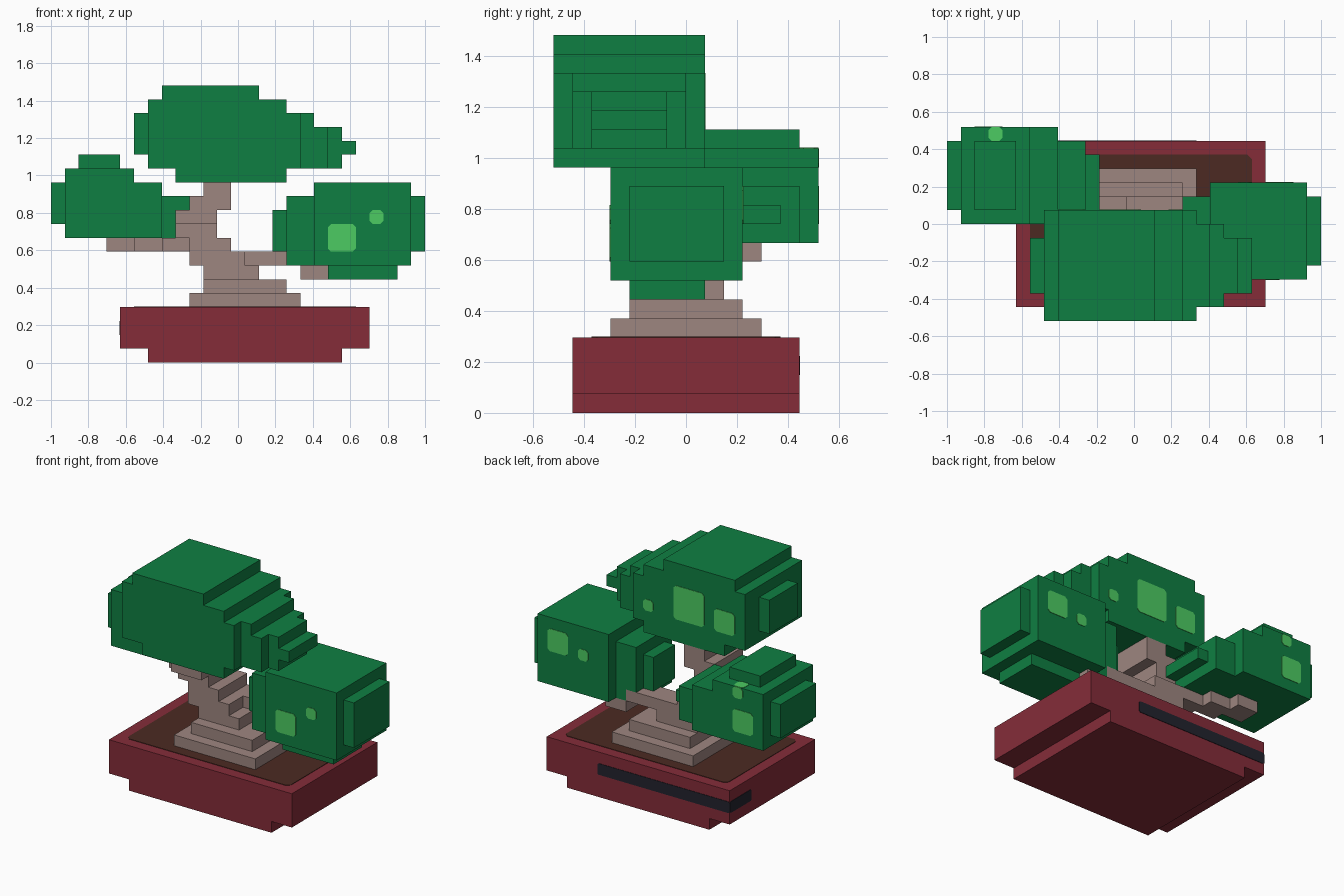
import bpy, bmesh
from mathutils import Vector

if "Cube" in bpy.data.objects:
    bpy.data.objects.remove(bpy.data.objects["Cube"])

U = 2 / 27                            # size of one block
ORIGIN = Vector((-1, -7 * U, 0))      # corner of the block grid


def material(name, hex_code):
    def lin(c):
        c /= 255
        return c / 12.92 if c <= 0.04045 else ((c + 0.055) / 1.055) ** 2.4
    m = bpy.data.materials.new(name)
    m.diffuse_color = [lin(int(hex_code[i:i + 2], 16)) for i in (0, 2, 4)] + [1]
    m.use_nodes = True
    m.node_tree.nodes["Principled BSDF"].inputs["Base Color"].default_value = m.diffuse_color
    return m


LEAF = material("leaf green", "0F7F42")
LIGHT = material("light leaf green", "4CCB62")
POT = material("maroon glaze", "852C39")
SOIL = material("dark soil", "4C2A22")
BARK = material("pale bark", "9E8680")
BAND = material("black band", "22232D")


def finish(name, bm, mat):
    bmesh.ops.recalc_face_normals(bm, faces=bm.faces)
    mesh = bpy.data.meshes.new(name)
    bm.to_mesh(mesh)
    bm.free()
    mesh.materials.append(mat)
    obj = bpy.data.objects.new(name, mesh)
    bpy.context.collection.objects.link(obj)


def blocks(name, mat, boxes):
    """Merge boxes (x0,x1,y0,y1,z0,z1 in blocks) and keep only the outer skin."""
    cells = {(x, y, z) for a, b, c, d, e, f in boxes
             for x in range(a, b) for y in range(c, d) for z in range(e, f)}
    bm = bmesh.new()
    verts = {}

    def vert(p):
        if p not in verts:
            verts[p] = bm.verts.new(ORIGIN + Vector(p) * U)
        return verts[p]

    for cell in cells:
        for axis in range(3):
            u, v = (axis + 1) % 3, (axis + 2) % 3
            for side in (0, 1):
                near = list(cell)
                near[axis] += 2 * side - 1
                if tuple(near) in cells:
                    continue
                ring = []
                for du, dv in ((0, 0), (1, 0), (1, 1), (0, 1)):
                    p = list(cell)
                    p[axis] += side
                    p[u] += du
                    p[v] += dv
                    ring.append(vert(tuple(p)))
                bm.faces.new(ring if side else ring[::-1])
    finish(name, bm, mat)


def plate(name, mat, axis, level, sign, rect, cut=0.22):
    """Thin painted plate with clipped corners on the plane axis = level."""
    a0, a1, b0, b1 = rect
    c = cut
    outline = [(a0 + c, b0), (a1 - c, b0), (a1, b0 + c), (a1, b1 - c),
               (a1 - c, b1), (a0 + c, b1), (a0, b1 - c), (a0, b0 + c)]
    bm = bmesh.new()
    ring = []
    for a, b in outline:
        p = [a, b]
        p.insert(axis, level)
        ring.append(bm.verts.new(ORIGIN + Vector(p) * U))
    face = bm.faces.new(ring)
    out = bmesh.ops.extrude_face_region(bm, geom=[face], use_keep_orig=True)
    shift = Vector((0, 0, 0))
    shift[axis] = sign * 0.003
    bmesh.ops.translate(bm, vec=shift, verts=[
        g for g in out["geom"] if isinstance(g, bmesh.types.BMVert)])
    finish(name, bm, mat)


# Pot with a narrower foot, soil, and a dark band round the back corner
blocks("pot", POT, [(5, 23, 1, 13, 1, 4), (7, 21, 1, 13, 0, 1)])
plate("soil", SOIL, 2, 4, 1, (6, 22, 2, 12), 0.3)
plate("band_back", BAND, 1, 13, 1, (5, 18, 2, 3), 0.1)
plate("band_side", BAND, 0, 5, -1, (10, 13, 2, 3), 0.1)

# Leaning trunk, layer by layer
blocks("trunk", BARK, [
    (10, 18, 3, 11, 4, 5), (11, 17, 4, 10, 5, 6), (11, 15, 5, 9, 6, 7),
    (10, 14, 5, 9, 7, 8), (10, 13, 5, 9, 8, 9), (9, 12, 5, 8, 9, 10),
    (9, 12, 4, 8, 10, 11), (10, 13, 4, 8, 11, 12), (11, 13, 4, 8, 12, 13)])
blocks("left_branch", BARK, [
    (8, 10, 7, 9, 8, 9), (6, 8, 8, 10, 8, 9), (4, 6, 9, 11, 8, 9)])
blocks("right_branch", BARK, [(14, 18, 7, 9, 7, 8), (18, 20, 7, 9, 6, 7)])

# Foliage clumps
blocks("top_foliage", LEAF, [
    (9, 17, 0, 8, 13, 14), (7, 18, 0, 8, 14, 18), (7, 17, 0, 8, 18, 19),
    (8, 15, 0, 8, 19, 20), (18, 19, 1, 7, 14, 18), (19, 20, 1, 7, 14, 17),
    (20, 21, 2, 6, 14, 17), (21, 22, 2, 6, 15, 16), (6, 7, 2, 6, 15, 18)])
blocks("right_foliage", LEAF, [
    (20, 25, 4, 8, 6, 7), (19, 26, 3, 10, 7, 13), (17, 19, 4, 9, 7, 12),
    (16, 17, 5, 8, 8, 11), (26, 27, 4, 9, 8, 12)])
blocks("left_foliage", LEAF, [
    (1, 8, 7, 14, 9, 13), (1, 6, 7, 14, 13, 14), (2, 5, 8, 13, 14, 15),
    (0, 1, 8, 13, 10, 13), (8, 10, 8, 13, 9, 12), (10, 11, 8, 12, 10, 11)])

# Light leaf patches: (axis, level, sign, rectangle)
patches = [
    (1, 3, -1, (20, 22, 8, 10)), (1, 3, -1, (23, 24, 10, 11)),
    (1, 10, 1, (23, 25, 10, 12)), (1, 10, 1, (21, 22, 10, 11)),
    (1, 8, 1, (11, 14, 15, 18)), (1, 8, 1, (8, 10, 15, 17)),
    (1, 8, 1, (16, 17, 15, 16)), (1, 14, 1, (2, 4, 10, 12)),
    (1, 14, 1, (3, 4, 13, 14)), (2, 14, 1, (3, 4, 13, 14))]
for i, (axis, level, sign, rect) in enumerate(patches):
    plate(f"leaf_patch_{i + 1}", LIGHT, axis, level, sign, rect)
